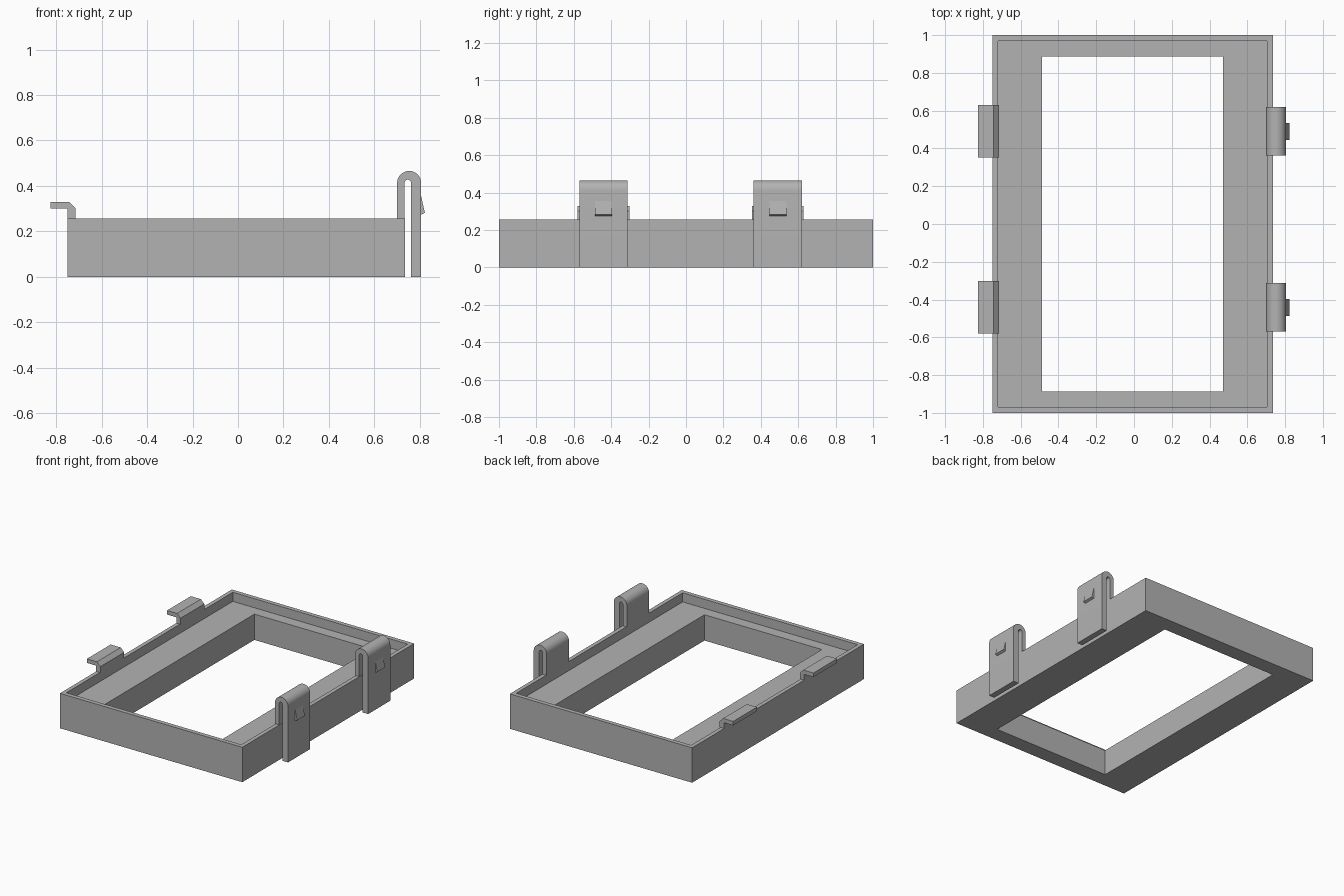
import bpy, bmesh, math

cube = bpy.data.objects.get("Cube")
if cube:
    bpy.data.objects.remove(cube, do_unlink=True)

grey = bpy.data.materials.new("plain grey")
grey.use_nodes = True
colour = (0.45, 0.45, 0.45, 1)
grey.diffuse_color = colour
grey.node_tree.nodes["Principled BSDF"].inputs["Base Color"].default_value = colour


def finish(name, bm):
    bmesh.ops.recalc_face_normals(bm, faces=bm.faces)
    mesh = bpy.data.meshes.new(name)
    bm.to_mesh(mesh)
    bm.free()
    mesh.materials.append(grey)
    obj = bpy.data.objects.new(name, mesh)
    bpy.context.collection.objects.link(obj)
    return obj


def extrude_profile(name, profile, y0, y1):
    """Extrude an (x, z) outline along y."""
    bm = bmesh.new()
    face = bm.faces.new([bm.verts.new((x, y0, z)) for x, z in profile])
    moved = bmesh.ops.extrude_face_region(bm, geom=[face], use_keep_orig=True)
    verts = [g for g in moved["geom"] if isinstance(g, bmesh.types.BMVert)]
    bmesh.ops.translate(bm, verts=verts, vec=(0, y1 - y0, 0))
    return finish(name, bm)


def arc(cx, cz, radius, start, end, steps=16):
    angles = [math.radians(start + (end - start) * i / steps) for i in range(steps + 1)]
    return [(cx + radius * math.cos(a), cz + radius * math.sin(a)) for a in angles]


# Frame: rectangular loops joined around its stepped cross-section
height, ledge = 0.257, 0.19
outer = (-0.75, 0.735, 1.0)
recess = (-0.72, 0.705, 0.968)
opening = (-0.487, 0.47, 0.886)
section = [(outer, 0), (outer, height), (recess, height),
           (recess, ledge), (opening, ledge), (opening, 0)]
bm = bmesh.new()
loops = []
for (x0, x1, y), z in section:
    corners = [(x0, -y), (x1, -y), (x1, y), (x0, y)]
    loops.append([bm.verts.new((cx, cy, z)) for cx, cy in corners])
for i, a in enumerate(loops):
    b = loops[(i + 1) % len(loops)]
    for j in range(4):
        k = (j + 1) % 4
        bm.faces.new((a[j], a[k], b[k], b[j]))
finish("frame", bm)

# Spring clips: folded strip with a long outer leg, and a wedge catch
arch_x, arch_z = 0.753, 0.413
clip = [(0.70, height)]
clip += arc(arch_x, arch_z, 0.053, 180, 0)
clip += [(0.806, 0), (0.762, 0)]
clip += arc(0.7475, arch_z, 0.0145, 0, 180)
clip += [(0.733, height)]
catch = [(0.804, 0.365), (0.822, 0.282), (0.804, 0.273)]

# Hooks: bent lip with a chamfered corner
hook = [(-0.825, 0.30), (-0.825, 0.33), (-0.743, 0.33), (-0.715, 0.302),
        (-0.715, height), (-0.75, height), (-0.75, 0.30)]

for place, y in (("front", -0.441), ("back", 0.491)):
    obj = extrude_profile(place + "_spring_clip", clip, y - 0.129, y + 0.129)
    bpy.ops.object.select_all(action="DESELECT")
    obj.select_set(True)
    bpy.context.view_layer.objects.active = obj
    bpy.ops.object.shade_smooth_by_angle(angle=math.radians(30))
    extrude_profile(place + "_clip_catch", catch, y - 0.045, y + 0.045)
    extrude_profile(place + "_hook", hook, y - 0.138, y + 0.138)
